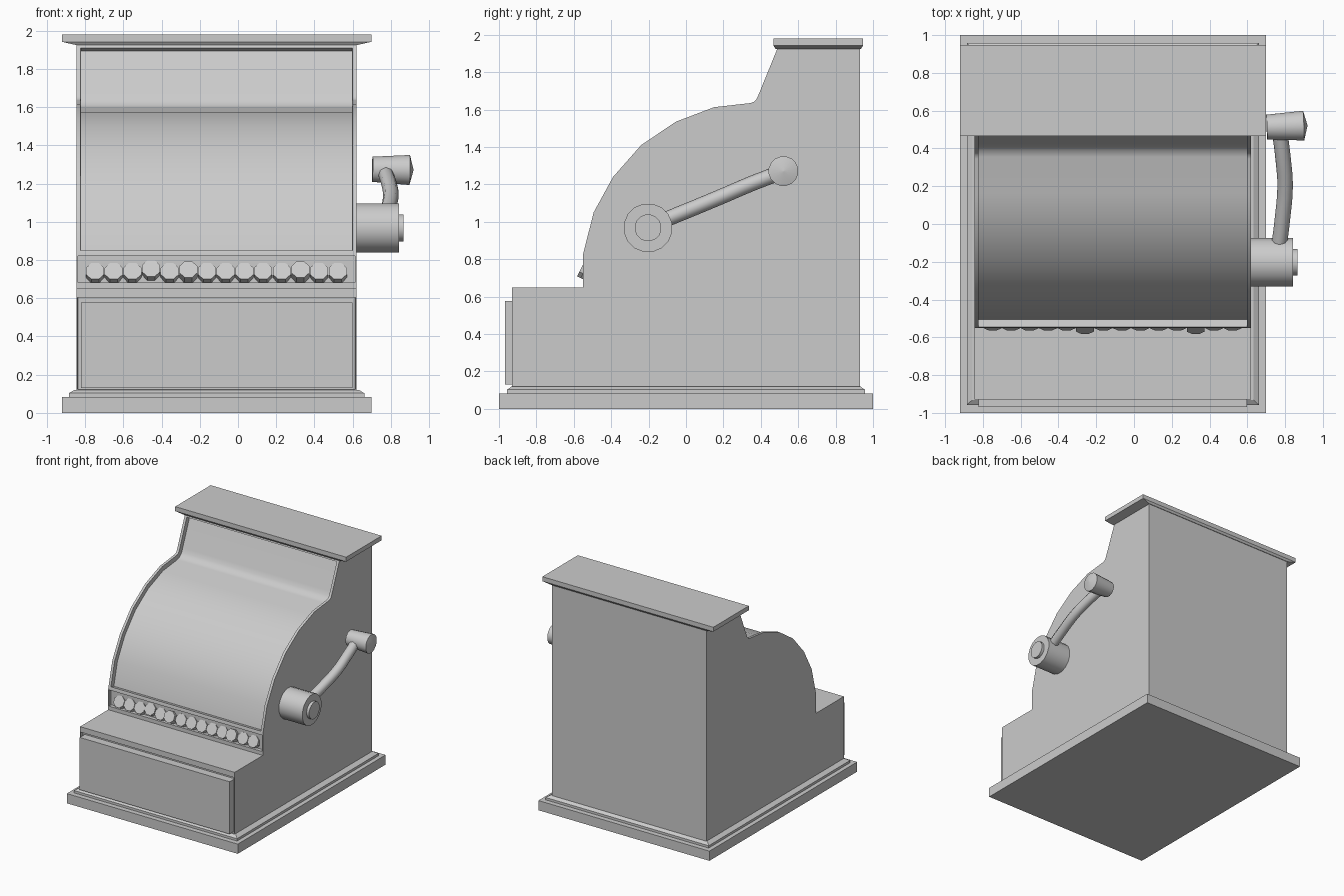
import bpy, bmesh, math
from mathutils import Vector

if "Cube" in bpy.data.objects:
    bpy.data.objects.remove(bpy.data.objects["Cube"])

X0, X1 = -0.845, 0.62      # body sides
PX0, PX1 = -0.922, 0.698   # plinth and cap sides


def finish(name, bm, smooth=None):
    bmesh.ops.recalc_face_normals(bm, faces=bm.faces)
    me = bpy.data.meshes.new(name)
    bm.to_mesh(me)
    bm.free()
    ob = bpy.data.objects.new(name, me)
    bpy.context.collection.objects.link(ob)
    if smooth:
        shade(ob, smooth)
    return ob


def shade(ob, angle):
    bpy.ops.object.select_all(action='DESELECT')
    ob.select_set(True)
    bpy.context.view_layer.objects.active = ob
    bpy.ops.object.shade_smooth_by_angle(angle=math.radians(angle))


def loft(bm, rings):
    """Skin a list of closed point rings and cap both ends."""
    vs = [[bm.verts.new(p) for p in r] for r in rings]
    n = len(vs[0])
    for a, b in zip(vs, vs[1:]):
        for i in range(n):
            bm.faces.new((a[i], a[(i + 1) % n], b[(i + 1) % n], b[i]))
    bm.faces.new(vs[0][::-1])
    bm.faces.new(vs[-1])


def stepped_slab(name, x0, x1, y0, y1, levels):
    """Rectangular moulding; levels are (x inset, y inset, z)."""
    bm = bmesh.new()
    loft(bm, [[(x0 + ix, y0 + iy, z), (x1 - ix, y0 + iy, z),
               (x1 - ix, y1 - iy, z), (x0 + ix, y1 - iy, z)]
              for ix, iy, z in levels])
    return finish(name, bm)


def turned(name, origin, axis, n, stations, smooth=None):
    """Round part along an axis; stations are (distance, radius)."""
    axis = Vector(axis).normalized()
    q = axis.to_track_quat('Z', 'Y')
    o = Vector(origin)
    bm = bmesh.new()
    loft(bm, [[o + q @ Vector((r * math.cos(a), r * math.sin(a), d))
               for a in [(i + 0.5) * 2 * math.pi / n for i in range(n)]]
              for d, r in stations])
    return finish(name, bm, smooth)


# Plinth and top cap
stepped_slab("plinth", PX0, PX1, -1, 1,
             [(0, 0, 0), (0, 0, 0.083), (0.037, 0.043, 0.083),
              (0.037, 0.043, 0.103), (0.065, 0.068, 0.12)])
stepped_slab("top_cap", PX0, PX1, 0.467, 0.947,
             [(0.075, 0.012, 1.925), (0, 0, 1.942), (0, 0, 1.98)])

# Body: side profile (y, z) extruded across, with recessed front panels
profile = [(-0.93, 0.118), (-0.93, 0.61), (-0.93, 0.65), (-0.55, 0.65),
           (-0.55, 0.675), (-0.55, 0.828),
           (-0.494, 1.05), (-0.39, 1.24), (-0.24, 1.41), (-0.055, 1.535),
           (0.15, 1.613), (0.345, 1.635), (0.365, 1.643), (0.378, 1.658),
           (0.39, 1.685), (0.49, 1.93), (0.93, 1.93), (0.93, 0.118)]
bm = bmesh.new()
rows = [[bm.verts.new((x, y, z)) for y, z in profile] for x in (X0, X1)]
n = len(profile)
strip = [bm.faces.new((rows[0][i], rows[0][(i + 1) % n],
                       rows[1][(i + 1) % n], rows[1][i])) for i in range(n)]
bm.faces.new(rows[0])
bm.faces.new(rows[1][::-1])
bmesh.ops.recalc_face_normals(bm, faces=bm.faces)
for faces, rim, depth in ((strip[0:1], 0.006, 0.03),
                          (strip[4:5], 0.007, 0.03),
                          (strip[5:15], 0.022, 0.04)):
    bmesh.ops.inset_region(bm, faces=faces, thickness=rim, depth=0,
                           use_even_offset=True, use_boundary=True)
    bmesh.ops.inset_region(bm, faces=faces, thickness=0.0005, depth=-depth,
                           use_even_offset=True, use_boundary=True)
finish("body", bm, 32)

# Drawer front
stepped_slab("drawer", -0.822, 0.598, -0.968, -0.88,
             [(0, 0, 0.13), (0, 0, 0.578)])

# Row of tilted octagonal keys, a few standing out of line
key_axis = Vector((0, -0.89, 0.45)).normalized()
for i in range(14):
    out = 0.02 if i in (5, 11) else 0
    lift = 0.014 if i == 3 else 0
    face = Vector((-0.748 + i * 0.0977, -0.543, 0.742 + lift)) + key_axis * out
    turned(f"key_{i + 1}", face - key_axis * 0.07, key_axis, 8,
           [(0, 0.051), (0.07, 0.051)])

# Crank hub, arm and handle
turned("crank_hub", (0.62, -0.203, 0.968), (1, 0, 0), 16,
       [(0, 0.131), (0.222, 0.131), (0.222, 0.072), (0.246, 0.072)], 30)

cu = bpy.data.curves.new("crank_arm", 'CURVE')
cu.dimensions = '3D'
cu.bevel_depth = 0.041
cu.bevel_resolution = 2
cu.resolution_u = 4
cu.use_fill_caps = True
path = [(0.765, -0.14, 1.0), (0.785, 0.02, 1.065), (0.80, 0.2, 1.14),
        (0.79, 0.34, 1.2), (0.77, 0.5, 1.262)]
sp = cu.splines.new('BEZIER')
sp.bezier_points.add(len(path) - 1)
for bp, p in zip(sp.bezier_points, path):
    bp.co = p
    bp.handle_left_type = bp.handle_right_type = 'AUTO'
arm = bpy.data.objects.new("crank_arm", cu)
bpy.context.collection.objects.link(arm)
bpy.ops.object.select_all(action='DESELECT')
arm.select_set(True)
bpy.context.view_layer.objects.active = arm
bpy.ops.object.convert(target='MESH')
shade(bpy.context.view_layer.objects.active, 50)

turned("crank_handle", (0.703, 0.513, 1.275), (1, 0.04, -0.02), 16,
       [(0, 0.067), (0.195, 0.08), (0.215, 0.004)], 40)
